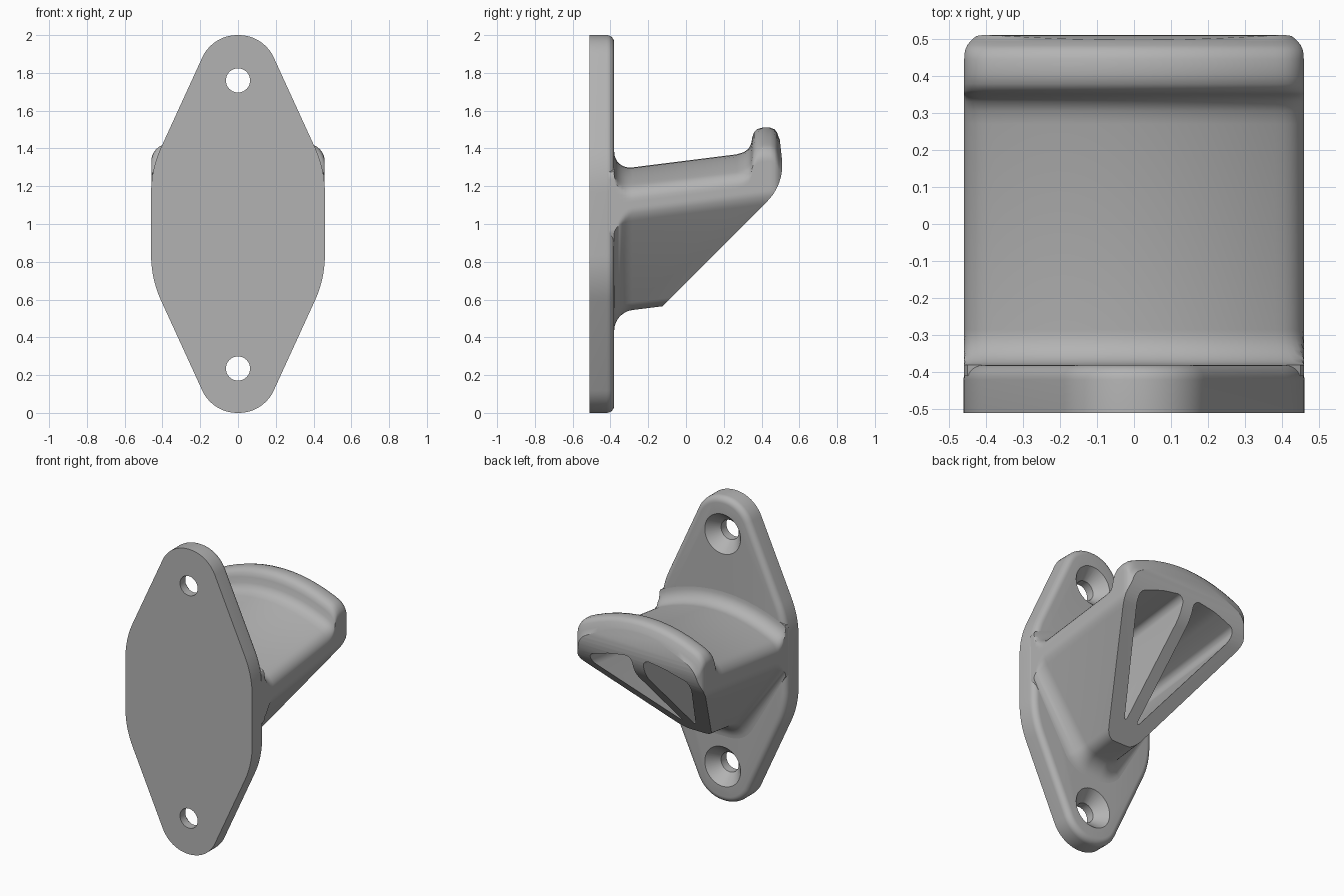
import bpy, bmesh
from math import sin, cos, pi, sqrt
from mathutils import Vector

if "Cube" in bpy.data.objects:
    bpy.data.objects.remove(bpy.data.objects["Cube"])

grey = bpy.data.materials.new("plain_grey")
grey.use_nodes = True
COLOUR = (0.45, 0.45, 0.45, 1)
grey.diffuse_color = COLOUR
grey.node_tree.nodes["Principled BSDF"].inputs["Base Color"].default_value = COLOUR

SLOPE = 0.125   # rise of the arm along its length


def rounded(corners, steps=6):
    """Closed outline; each corner is (a, b, tangent length)."""
    out = []
    for i, (a, b, t) in enumerate(corners):
        p = Vector((a, b))
        if t == 0:
            out.append(p)
            continue
        u = (Vector(corners[i - 1][:2]) - p).normalized()
        v = (Vector(corners[(i + 1) % len(corners)][:2]) - p).normalized()
        w = sqrt((1 - u.dot(v)) / 2)
        w = sqrt(1 - w * w) if w < 0 else w
        for k in range(steps + 1):
            s = k / steps
            f0, f1, f2 = (1 - s) ** 2, 2 * s * (1 - s) * w, s * s
            out.append((f0 * (p + u * t) + f1 * p + f2 * (p + v * t)) / (f0 + f1 + f2))
    return out


def offset(outline, d):
    """Move a counter-clockwise outline outward by d."""
    out = []
    for i, p in enumerate(outline):
        t = (outline[(i + 1) % len(outline)] - outline[i - 1]).normalized()
        out.append(p + Vector((t.y, -t.x)) * d)
    return out


def loft(name, rings):
    bm = bmesh.new()
    loops = [[bm.verts.new(p) for p in ring] for ring in rings]
    n = len(loops[0])
    for a, b in zip(loops, loops[1:]):
        for i in range(n):
            j = (i + 1) % n
            bm.faces.new((a[i], a[j], b[j], b[i]))
    bm.faces.new(loops[0])
    bm.faces.new(loops[-1])
    bmesh.ops.recalc_face_normals(bm, faces=bm.faces)
    mesh = bpy.data.meshes.new(name)
    bm.to_mesh(mesh)
    bm.free()
    mesh.materials.append(grey)
    obj = bpy.data.objects.new(name, mesh)
    bpy.context.collection.objects.link(obj)
    return obj


def at_y(outline, y, slope=0):
    return [(p.x, y, p.y + slope * y) for p in outline]


def activate(obj):
    bpy.ops.object.select_all(action='DESELECT')
    obj.select_set(True)
    bpy.context.view_layer.objects.active = obj


def cut(obj, cutter):
    cutter.hide_render = True
    mod = obj.modifiers.new("cut", 'BOOLEAN')
    mod.operation = 'DIFFERENCE'
    mod.solver = 'EXACT'
    mod.object = cutter
    activate(obj)
    bpy.ops.object.modifier_apply(modifier=mod.name)
    bpy.data.objects.remove(cutter)


def circle(r, z):
    return [Vector((r * cos(2 * pi * k / 40), z + r * sin(2 * pi * k / 40))) for k in range(40)]


# Wall plate with its rear rim rounded
quarter = [(0.46, 1.29, 0.125), (0.135, 2, 0.13)]
upper = quarter + [(-x, z, t) for x, z, t in reversed(quarter)]
lower = [(-x, 2 - z, t) for x, z, t in upper]
outline = rounded(upper + lower, 10)
R = 0.04
rings = [at_y(outline, -0.51)]
for k in range(7):
    a = k / 6 * pi / 2
    rings.append(at_y(offset(outline, R * (cos(a) - 1)), -0.38 - R + R * sin(a)))
plate = loft("wall_plate", rings)

# Countersunk screw holes
for z in (0.235, 1.76):
    steps = [(-0.6, 0.064), (-0.455, 0.064), (-0.38, 0.13), (-0.3, 0.13)]
    cut(plate, loft("hole_cutter", [at_y(circle(r, z), y) for y, r in steps]))

# Arm cross-section: keel, flared flanks and arched top
half = [(0.1, 0.58, 0.05), (0.46, 1.09, 0.045), (0.46, 1.215, 0.06)]
arch = [(0.076 * i, 1.335 - 0.12 * (0.076 * i / 0.46) ** 2, 0) for i in range(5, -6, -1)]
section = rounded(half + arch + [(-x, z, t) for x, z, t in reversed(half)])


def arm_ring(y, flare=0.0, lift=0.0, width=0.46):
    ring = []
    for base, p in zip(section, offset(section, flare)):
        x = max(-0.458, min(0.458, p.x)) * width / 0.46
        ring.append((x, y, p.y + SLOPE * y + (lift if base.y > 1.15 else 0)))
    return ring


# Arm: blend at the plate, straight saddle, raised end lip
F = 0.095
rings = [arm_ring(-0.41, F)]
for k in range(9):
    a = k / 8 * pi / 2
    rings.append(arm_ring(-0.38 + F * (1 - cos(a)), F * (1 - sin(a))))
lip = [(0.27, 1.369, 0), (0.305, 1.38, 0), (0.33, 1.397, 0), (0.345, 1.425, 0),
       (0.351, 1.46, 0), (0.36, 1.485, 0), (0.378, 1.503, 0), (0.405, 1.51, 0),
       (0.445, 1.51, 0), (0.468, 1.502, 0.002), (0.482, 1.485, 0.008),
       (0.492, 1.455, 0.016), (0.505, 1.43, 0.03), (0.53, 1.41, 0.05)]
for y, top, narrow in lip:
    rings.append(arm_ring(y, 0, top - 1.335 - SLOPE * y, 0.46 - narrow))
arm = loft("arm", rings)

# Slanted underside and curved outer end of the lip
trim = rounded([(0.48, 1.6, 0), (0.522, 1.212, 0.13), (-0.4, 0.29, 0), (1, 0.29, 0), (1, 1.6, 0)], 10)
cut(arm, loft("trim_cutter", [[(x, p.x, p.y) for p in trim] for x in (-1, 1)]))

# Two hollow pockets either side of a central rib
pocket = rounded([(0.04, 1.225, 0.05), (0.2, 1.2, 0.03), (0.36, 1.15, 0.03),
                  (0.36, 1.09, 0.025), (0.04, 0.65, 0.03)])
for side in (-1, 1):
    shape = [Vector((side * p.x, p.y)) for p in pocket]
    cut(arm, loft("pocket_cutter", [at_y(shape, y, SLOPE) for y in (-0.3, 0.7)]))

for obj in (plate, arm):
    activate(obj)
    bpy.ops.object.shade_smooth_by_angle(angle=0.6)
